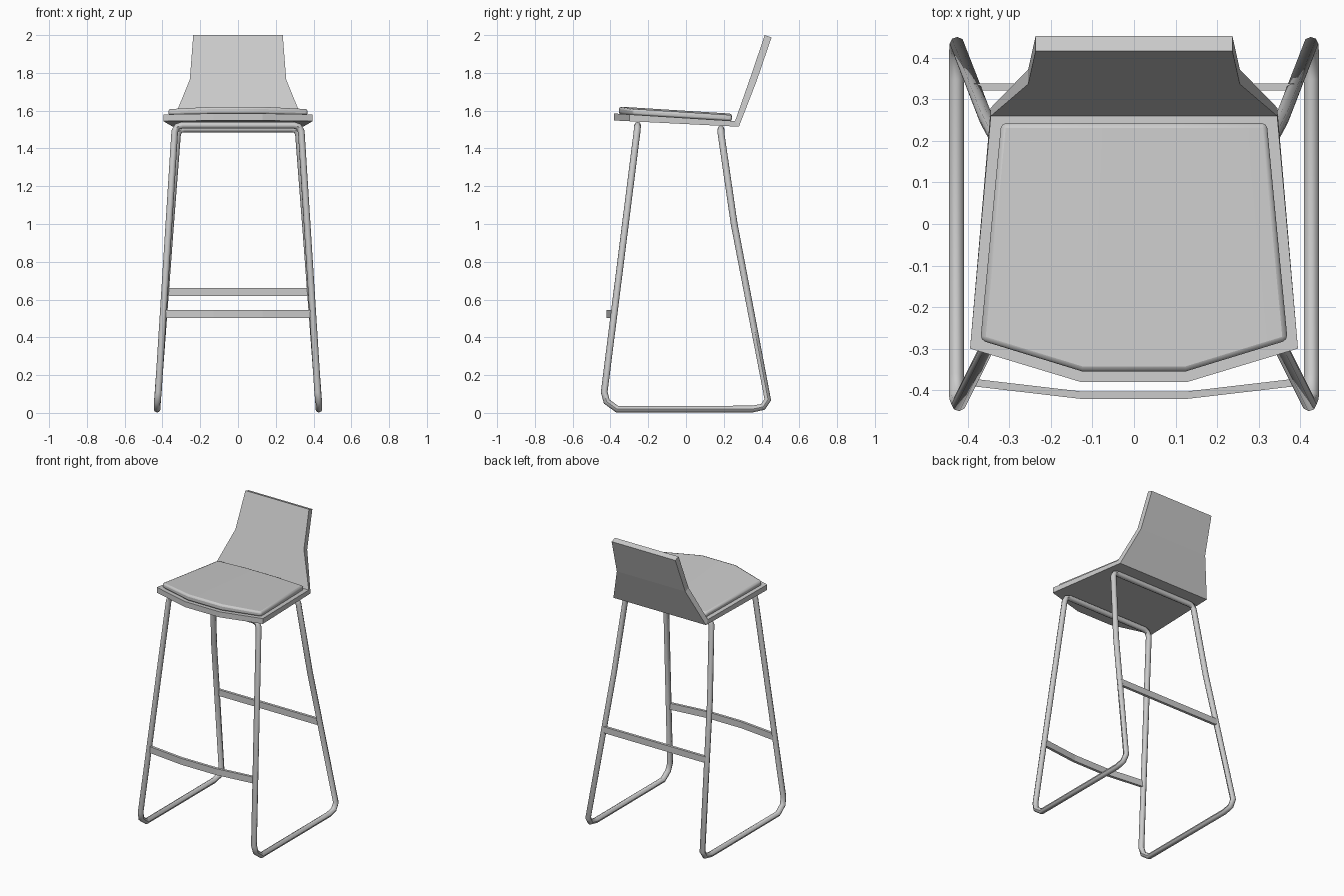
import bpy, bmesh

if "Cube" in bpy.data.objects:
    bpy.data.objects.remove(bpy.data.objects["Cube"])


def finish(obj, angle=0.6):
    bpy.ops.object.select_all(action='DESELECT')
    obj.select_set(True)
    bpy.context.view_layer.objects.active = obj
    bpy.ops.object.shade_smooth_by_angle(angle=angle)


def loft(name, rings):
    """Skin a row of four-point rings and cap both ends."""
    bm = bmesh.new()
    vs = [[bm.verts.new(p) for p in r] for r in rings]
    for a, b in zip(vs, vs[1:]):
        for i in range(4):
            j = (i + 1) % 4
            bm.faces.new((a[i], a[j], b[j], b[i]))
    bm.faces.new(vs[0])
    bm.faces.new(vs[-1])
    bmesh.ops.recalc_face_normals(bm, faces=bm.faces)
    me = bpy.data.meshes.new(name)
    bm.to_mesh(me)
    bm.free()
    obj = bpy.data.objects.new(name, me)
    bpy.context.collection.objects.link(obj)
    return obj


def tube(name, pts, radius):
    cu = bpy.data.curves.new(name, 'CURVE')
    cu.dimensions = '3D'
    cu.bevel_depth = radius
    cu.bevel_resolution = 2
    sp = cu.splines.new('POLY')
    sp.points.add(len(pts) - 1)
    for p, co in zip(sp.points, pts):
        p.co = (*co, 1)
    sp.use_cyclic_u = True
    obj = bpy.data.objects.new(name, cu)
    bpy.context.collection.objects.link(obj)
    bpy.ops.object.select_all(action='DESELECT')
    obj.select_set(True)
    bpy.context.view_layer.objects.active = obj
    bpy.ops.object.convert(target='MESH')
    finish(bpy.context.view_layer.objects.active, 0.8)


def seat_z(y):
    return 1.5612 - 0.0625 * y


# Seat and backrest shell: half width, top (y, z), underside (y, z)
rows = [
    (0.13, -0.38, seat_z(-0.38), -0.38, 1.548),
    (0.395, -0.30, seat_z(-0.30), -0.30, 1.544),
    (0.345, 0.26, seat_z(0.26), 0.28, 1.515),
    (0.255, 0.337, 1.765, 0.372, 1.752),
    (0.237, 0.417, 2.0, 0.453, 1.988),
]
shell = loft("seat_shell", [[(-w, y, z), (w, y, z), (w, v, u), (-w, v, u)]
                            for w, y, z, v, u in rows])

# Seat pad, slightly crowned with rounded edges: front x, front y, back x, height
cols = [(-0.37, -0.28, -0.32, 0.030), (-0.125, -0.355, -0.11, 0.038),
        (0.125, -0.355, 0.11, 0.038), (0.37, -0.28, 0.32, 0.030)]
pad = loft("seat_pad", [[(x, y, seat_z(y) - 0.003), (x, y, seat_z(y) + h),
                         (b, 0.243, seat_z(0.243) + h), (b, 0.243, seat_z(0.243) - 0.003)]
                        for x, y, b, h in cols])
bev = pad.modifiers.new("rounded_edge", 'BEVEL')
bev.width = 0.012
bev.segments = 2
bev.limit_method = 'ANGLE'
bev.angle_limit = 0.7
finish(pad)

# One continuous tube: front crosspiece, leg, runner, rear leg, rear crosspiece
half = [
    (0.295, -0.256, 1.523), (0.322, -0.257, 1.515), (0.335, -0.259, 1.490),
    (0.422, -0.433, 0.110), (0.427, -0.420, 0.060), (0.428, -0.365, 0.020),
    (0.428, 0.350, 0.020), (0.428, 0.408, 0.032), (0.426, 0.433, 0.070),
    (0.357, 0.255, 1.000), (0.320, 0.186, 1.475), (0.309, 0.185, 1.497),
    (0.285, 0.185, 1.503),
]
tube("leg_frame", half + [(-x, y, z) for x, y, z in reversed(half)], 0.018)


# Flat foot bars between the legs
def foot_bar(name, path, z0, z1, t):
    loft(name, [[(x, y, z0), (x, y, z1), (x, y + t, z1), (x, y + t, z0)]
                for x, y in path])


foot_bar("front_foot_bar", [(-0.395, -0.390), (-0.13, -0.421), (0.13, -0.421), (0.395, -0.390)],
         0.502, 0.545, 0.018)
foot_bar("rear_foot_bar", [(-0.385, 0.321), (0.385, 0.321)], 0.618, 0.66, 0.018)
